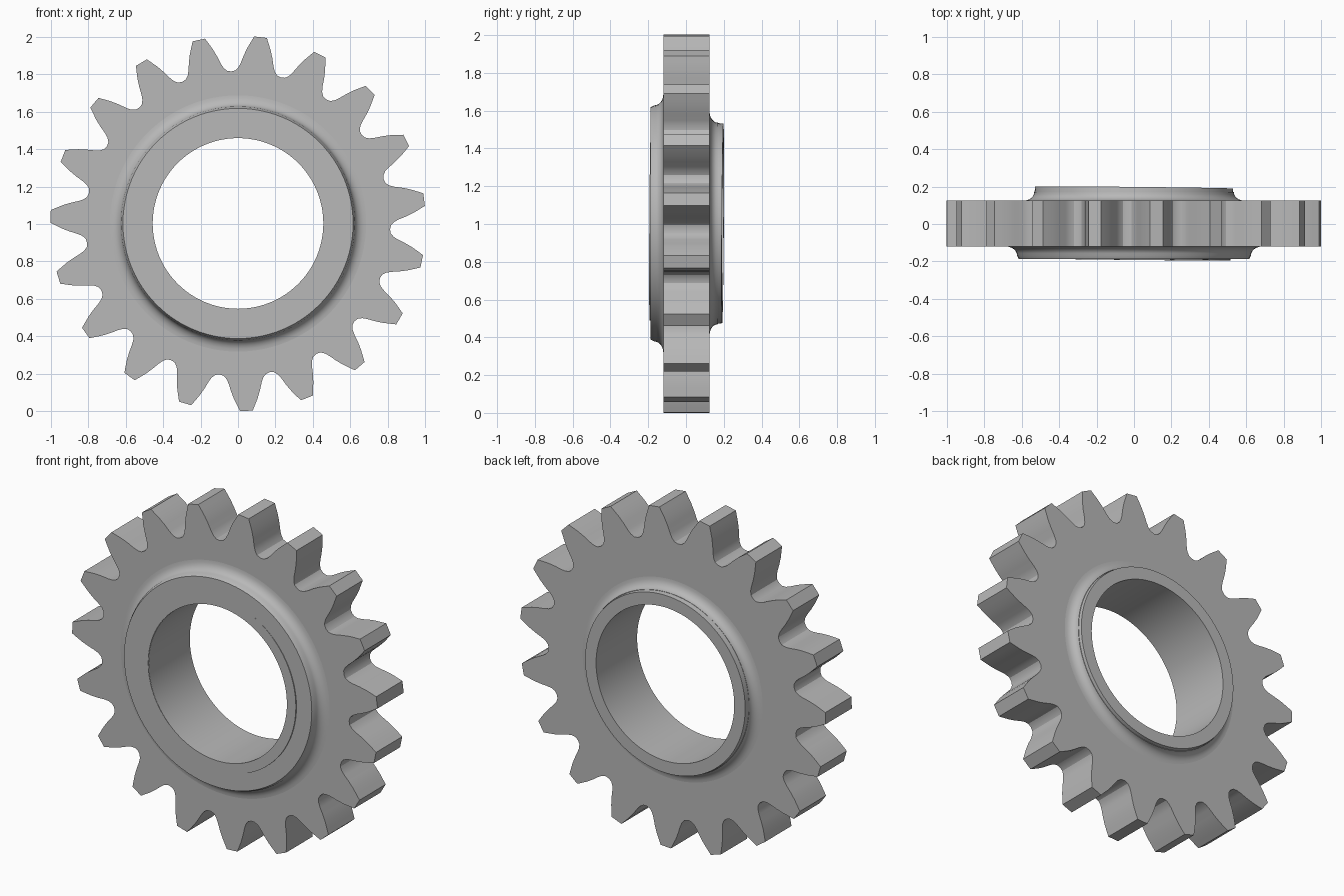
import bpy, bmesh, math

if "Cube" in bpy.data.objects:
    bpy.data.objects.remove(bpy.data.objects["Cube"])

CENTRE_Z = 1.003
BORE = 0.456
TEETH = 19
PITCH = 2 * math.pi / TEETH
FIRST_TOOTH = math.radians(83.1)

steel = bpy.data.materials.new("grey steel")
steel.use_nodes = True
GREY = (0.48, 0.48, 0.48, 1)
steel.diffuse_color = GREY
steel.node_tree.nodes["Principled BSDF"].inputs["Base Color"].default_value = GREY


def finish(name, bm, angle=30):
    bmesh.ops.recalc_face_normals(bm, faces=bm.faces)
    mesh = bpy.data.meshes.new(name)
    bm.to_mesh(mesh)
    bm.free()
    mesh.materials.append(steel)
    obj = bpy.data.objects.new(name, mesh)
    obj.location.z = CENTRE_Z
    bpy.context.collection.objects.link(obj)
    bpy.ops.object.select_all(action='DESELECT')
    obj.select_set(True)
    bpy.context.view_layer.objects.active = obj
    bpy.ops.object.shade_smooth_by_angle(angle=math.radians(angle))
    return obj


def bridge_loops(bm, loops):
    """Join closed loops of equal length into a closed ring-shaped solid."""
    count = len(loops[0])
    for a, b in zip(loops, loops[1:] + loops[:1]):
        for i in range(count):
            j = (i + 1) % count
            bm.faces.new((a[i], a[j], b[j], b[i]))


def polar_loop(bm, points, y):
    return [bm.verts.new((r * math.cos(a), y, r * math.sin(a))) for r, a in points]


def lathe(name, profile, steps=96):
    """Turn a closed (radius, y) profile around the gear axis."""
    bm = bmesh.new()
    angles = [2 * math.pi * i / steps for i in range(steps)]
    bridge_loops(bm, [polar_loop(bm, [(r, a) for a in angles], y) for r, y in profile])
    return finish(name, bm)


def fillet(outer, inner, y_base, y_end, steps=6):
    """Concave quarter curve from the gear face up to the boss wall."""
    pts = []
    for i in range(steps + 1):
        t = i / steps * math.pi / 2
        pts.append((outer - (outer - inner) * math.sin(t),
                    y_base + (y_end - y_base) * (1 - math.cos(t))))
    return pts


# Toothed body: one flank as (radius, half width), mirrored and repeated
flank = [(0.818, 0.113), (0.835, 0.098), (0.86, 0.088), (0.9, 0.077),
         (0.94, 0.063), (0.975, 0.047), (1.003, 0.034)]
half = [(r, w / r) for r, w in flank]
tooth = [(0.813, -PITCH / 2)] + [(r, -a) for r, a in half] + [(r, a) for r, a in reversed(half)]
outline = [(r, FIRST_TOOTH + k * PITCH + a) for k in range(TEETH) for r, a in tooth]
inner = [(0.49, a) for r, a in outline]
bm = bmesh.new()
bridge_loops(bm, [polar_loop(bm, outline, -0.12), polar_loop(bm, outline, 0.125),
                  polar_loop(bm, inner, 0.125), polar_loop(bm, inner, -0.12)])
finish("gear_body", bm, 25)

# Front boss with a flared foot
lathe("front_boss", [(BORE + 0.001, -0.11), (0.685, -0.11)]
      + fillet(0.685, 0.625, -0.12, -0.168)
      + [(0.615, -0.188), (BORE + 0.001, -0.188)])

# Back boss foot
lathe("back_boss_foot", [(0.5, 0.115), (0.59, 0.115)]
      + fillet(0.59, 0.533, 0.125, 0.17) + [(0.5, 0.17)])

# Sleeve through the whole gear, sitting very slightly tilted
sleeve = lathe("bore_sleeve", [(BORE, -0.189), (0.515, -0.189), (0.515, 0.13),
                               (0.533, 0.15), (0.528, 0.195), (BORE, 0.195)])
for v in sleeve.data.vertices:
    v.co.y -= 0.012 * (0.85 * v.co.x - 0.52 * v.co.z)
